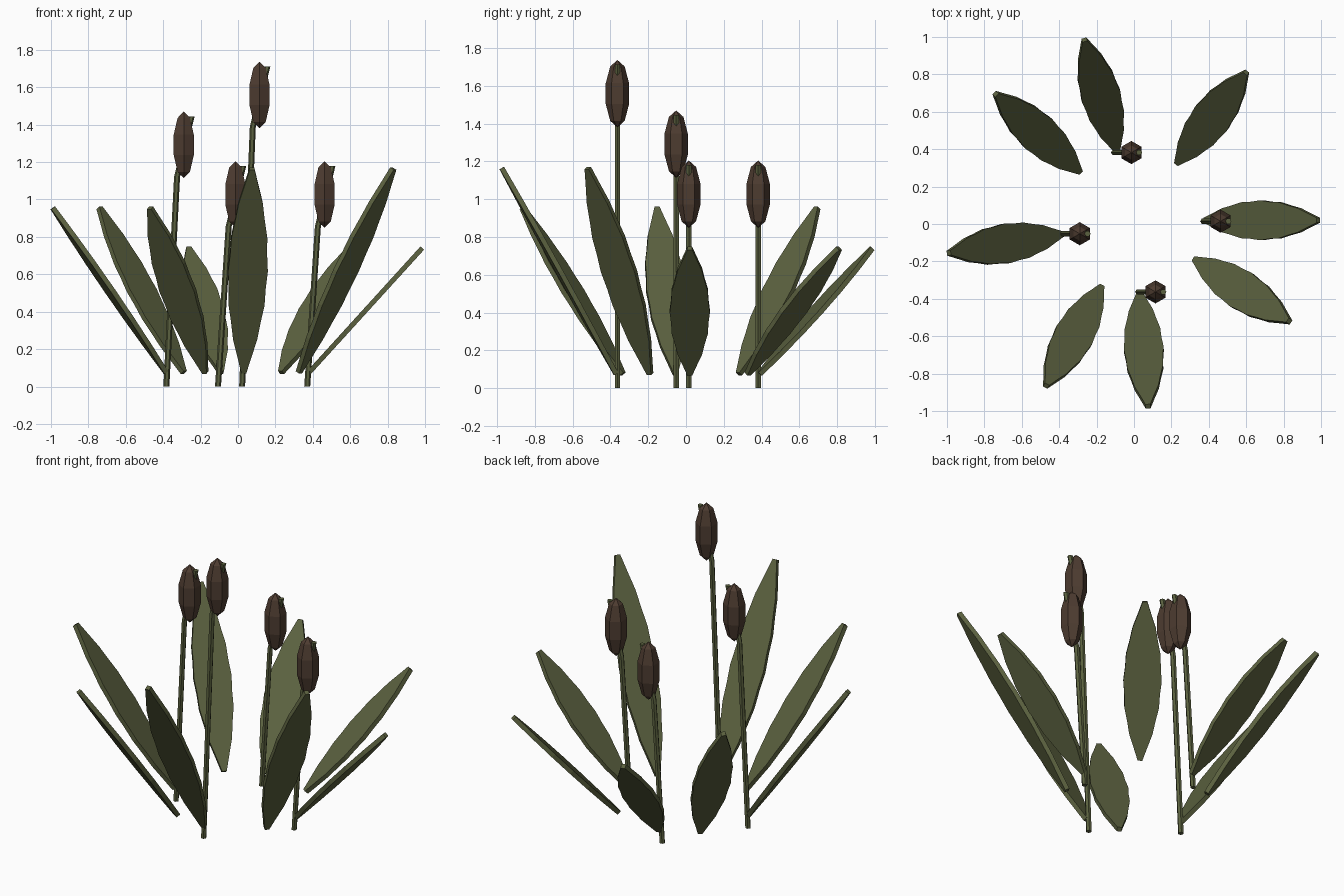
import bpy, bmesh, math
from mathutils import Vector

if "Cube" in bpy.data.objects:
    bpy.data.objects.remove(bpy.data.objects["Cube"])


def material(name, rgb):
    m = bpy.data.materials.new(name)
    m.diffuse_color = (*rgb, 1)
    m.use_nodes = True
    m.node_tree.nodes["Principled BSDF"].inputs["Base Color"].default_value = m.diffuse_color
    return m


GREEN = material("reed_green", (0.105, 0.12, 0.05))
BROWN = material("seed_brown", (0.075, 0.045, 0.03))


def finish(bm, name, mat):
    bmesh.ops.recalc_face_normals(bm, faces=bm.faces)
    me = bpy.data.meshes.new(name)
    bm.to_mesh(me)
    bm.free()
    me.materials.append(mat)
    ob = bpy.data.objects.new(name, me)
    bpy.context.collection.objects.link(ob)
    return ob


def loft(rings, name, mat):
    """Skin a list of equal-sized rings of points and cap both ends."""
    bm = bmesh.new()
    loops = [[bm.verts.new(p) for p in ring] for ring in rings]
    n = len(loops[0])
    for a, b in zip(loops, loops[1:]):
        for i in range(n):
            j = (i + 1) % n
            bm.faces.new((a[i], a[j], b[j], b[i]))
    bm.faces.new(loops[0])
    bm.faces.new(loops[-1])
    return finish(bm, name, mat)


def leaf(name, base, tip, steps=12, half_width=0.104, thickness=0.026):
    base, tip = Vector(base), Vector(tip)
    along = (tip - base).normalized()
    side = along.cross(Vector((0, 0, 1))).normalized()
    up = side.cross(along) * thickness / 2
    rings = []
    for i in range(steps + 1):
        t = i / steps
        w = half_width * max(math.sin(math.pi * t), 0) ** 0.72
        w = max(w * (1 + 0.025 * (-1) ** i), 0.013)   # rippled edge
        c, s = base.lerp(tip, t), side * w
        rings.append([c - s - up, c + s - up, c + s + up, c - s + up])
    return loft(rings, name, GREEN)


def stem(name, x, y, top, sides=6, r=0.016):
    # bends inside the seed head, tip just poking out
    path = [(x, 0), (x + 0.057, top - 0.35), (x + 0.135, top - 0.025)]
    rings = [[(px + r * math.cos(a), y + r * math.sin(a), pz)
              for a in (2 * math.pi * k / sides for k in range(sides))]
             for px, pz in path]
    return loft(rings, name, GREEN)


def seed_head(name, x, y, top, half=0.178, r=0.065):
    bm = bmesh.new()
    bmesh.ops.create_uvsphere(bm, u_segments=6, v_segments=5, radius=1)
    bmesh.ops.scale(bm, vec=(r, r, half), verts=bm.verts)
    bmesh.ops.translate(bm, vec=(x, y, top - half), verts=bm.verts)
    return finish(bm, name, BROWN)


# Cattail stalks: base x, base y, top height
for i, (x, y, top) in enumerate([(0.37, 0.015, 1.205), (-0.107, 0.382, 1.205),
                                 (-0.383, -0.052, 1.47), (0.022, -0.363, 1.737)]):
    stem(f"stem_{i + 1}", x, y, top)
    seed_head(f"seed_head_{i + 1}", x + 0.093, y, top)

# Ring of outward leaning leaves: base xy, tip xy, tip height
LEAVES = [(0.38, 0.02, 0.985, 0.02, 0.74), (0.23, 0.325, 0.60, 0.81, 0.74),
          (-0.09, 0.39, -0.265, 0.985, 0.74), (-0.29, 0.28, -0.74, 0.695, 0.955),
          (-0.385, -0.055, -0.99, -0.155, 0.955), (-0.175, -0.335, -0.47, -0.865, 0.955),
          (0.03, -0.37, 0.075, -0.975, 1.165), (0.325, -0.19, 0.83, -0.52, 1.165)]
for i, (bx, by, tx, ty, tz) in enumerate(LEAVES):
    leaf(f"leaf_{i + 1}", (bx, by, 0.075), (tx, ty, tz))
